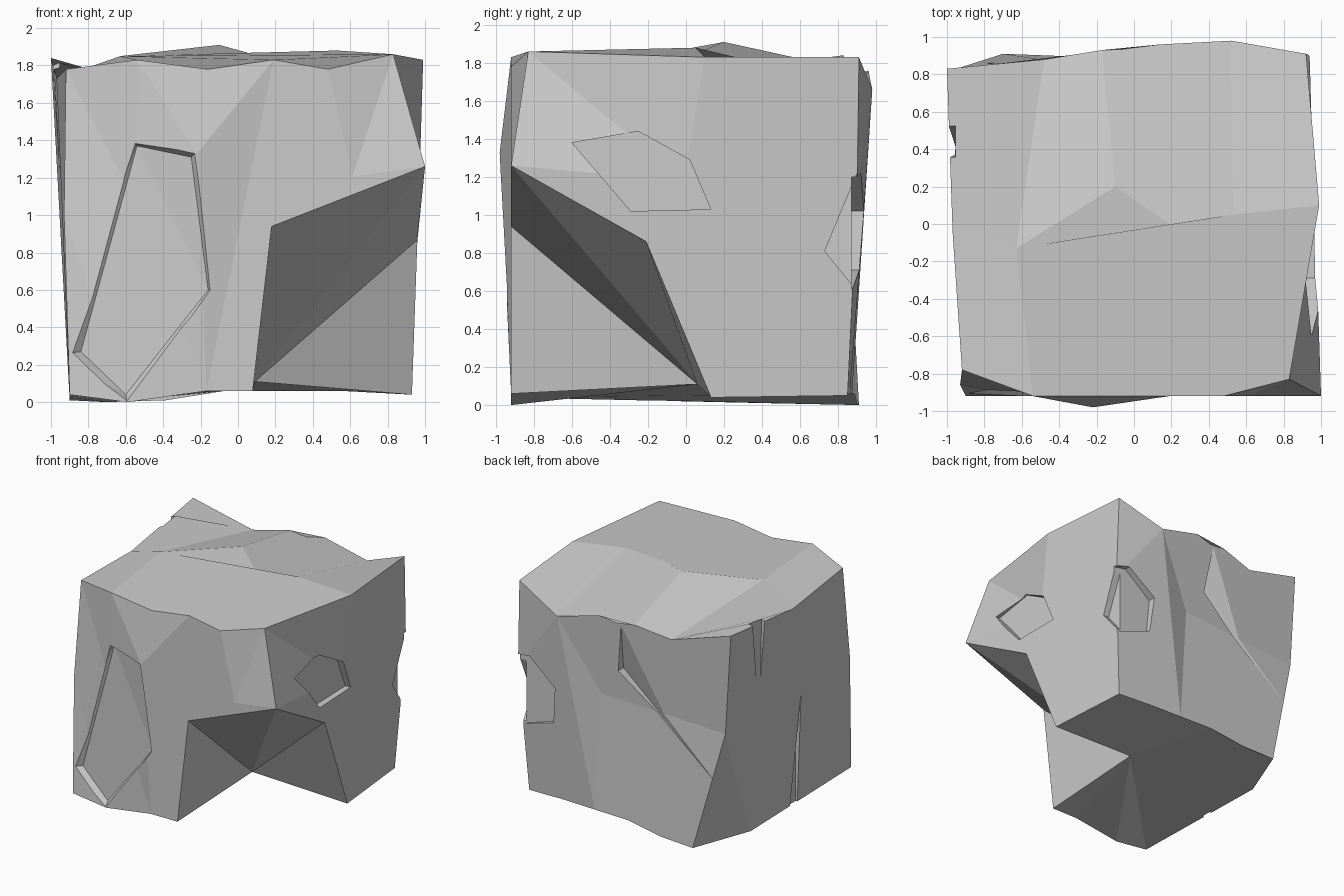
import bpy
import bmesh
import math
from mathutils import Vector

default_cube = bpy.data.objects.get("Cube")
if default_cube:
    bpy.data.objects.remove(default_cube, do_unlink=True)

stone_grey = bpy.data.materials.new("stone_grey")
stone_grey.use_nodes = True
stone_colour = (0.6, 0.6, 0.6, 1)
stone_grey.diffuse_color = stone_colour
stone_grey.node_tree.nodes["Principled BSDF"].inputs["Base Color"].default_value = stone_colour


def object_from_bmesh(name, bm):
    bmesh.ops.recalc_face_normals(bm, faces=bm.faces)
    mesh = bpy.data.meshes.new(name)
    bm.to_mesh(mesh)
    bm.free()
    mesh.materials.append(stone_grey)
    obj = bpy.data.objects.new(name, mesh)
    bpy.context.collection.objects.link(obj)
    return obj


def wall_ring(corners):
    """Walk round four corners, with the same divisions as the top edge."""
    ring = []
    for side, divisions in enumerate((5, 2, 5, 2)):
        start = Vector(corners[side])
        end = Vector(corners[(side + 1) % len(corners)])
        ring += [start.lerp(end, step / divisions) for step in range(divisions)]
    return ring


def carve(target, name, points):
    """Cut the convex hull of the points out of the target."""
    bm = bmesh.new()
    for point in points:
        bm.verts.new(point)
    hull = bmesh.ops.convex_hull(bm, input=bm.verts)
    inside = [g for g in hull["geom_interior"] if isinstance(g, bmesh.types.BMVert)]
    bmesh.ops.delete(bm, geom=inside, context="VERTS")
    cutter = object_from_bmesh(name, bm)
    cutter.hide_render = True
    modifier = target.modifiers.new(name, "BOOLEAN")
    modifier.operation = "DIFFERENCE"
    modifier.solver = "EXACT"
    modifier.object = cutter
    bpy.context.view_layer.objects.active = target
    bpy.ops.object.modifier_apply(modifier=name)
    bpy.data.objects.remove(cutter, do_unlink=True)


def side_prism(outline, inner, outer):
    return [(x, y, z) for x in (inner, outer) for y, z in outline]


def back_prism(outline, inner, outer):
    return [(x, y, z) for y in (inner, outer) for x, z in outline]


def pushed(points, axis, value):
    """Copy the points with one coordinate moved outside the block."""
    moved = [Vector(point) for point in points]
    for point in moved:
        point[axis] = value
    return moved


# Uneven top: front, middle and back rows, each running from -x to +x
front_row = [(-.92, -.78, 1.78), (-.54, -.92, 1.83), (-.16, -.92, 1.78),
             (.19, -.92, 1.83), (.48, -.92, 1.78), (.83, -.83, 1.86)]
middle_row = [(-.97, -.04, 1.73), (-.63, -.13, 1.85), (-.1, .2, 1.91),
              (.19, 0, 1.83), (.53, .05, 1.88), (.99, .1, 1.83)]
back_row = [(-1, .83, 1.84), (-.48, .88, 1.69), (-.17, .93, 1.75),
            (.14, .96, 1.76), (.52, .98, 1.66), (.92, .91, 1.83)]

# Walls: a middle ring and a bottom ring, with a few knocked-out points
middle_ring = wall_ring([(-.93, -.86, 1), (1, -.92, 1.26), (.94, .9, 1.1), (-.95, .83, 1)])
bottom_ring = wall_ring([(-.9, -.92, .04), (.93, -.92, .04), (.87, .85, .05), (-.7, .91, 0)])
for point in middle_ring[1:5]:
    point.y = -.92
middle_ring[2] = Vector((-.22, -.98, 1.33))
middle_ring[8] = Vector((.55, .94, 1.05))
bottom_ring[1] = Vector((-.59, -.92, 0))
bottom_ring[6] = Vector((.93, .13, .04))
bottom_ring[-1] = Vector((-.9, .42, .01))
for point in bottom_ring[2:4] + bottom_ring[8:11]:
    point.z = .06

# Stone block; its underside rises to the inner point of the broken corner
notch_point = Vector((.09, .06, .11))
bm = bmesh.new()
front, middle, back = [[bm.verts.new(p) for p in row] for row in (front_row, middle_row, back_row)]
for near, far in ((front, middle), (middle, back)):
    for i in range(len(near) - 1):
        bm.faces.new((near[i + 1], far[i + 1], far[i], near[i]))
rings = [front + [middle[-1]] + back[::-1] + [middle[0]]]
rings += [[bm.verts.new(p) for p in ring] for ring in (middle_ring, bottom_ring)]
walls = []
for upper, lower in zip(rings, rings[1:]):
    for i in range(len(upper)):
        j = (i + 1) % len(upper)
        walls.append(bm.faces.new((upper[i], lower[i], lower[j], upper[j])))
bmesh.ops.triangulate(bm, faces=walls)
underside = bm.verts.new(notch_point)
for i, vert in enumerate(rings[-1]):
    bm.faces.new((vert, rings[-1][i - 1], underside))
block = object_from_bmesh("stone_block", bm)

# Large broken-off lower corner, cut as two wedges that meet along a ridge
below_notch = notch_point - Vector((0, 0, .3))
ridge = [(1, -.92, 1.26), notch_point, below_notch, (1.1, -1.02, 1.26)]
front_side = [(.18, -.92, .94), (.06, -.92, -.1)]
left_side = [(.95, -.21, .86), (.93, .19, -.1)]
carve(block, "corner_break_front",
      ridge + front_side + pushed(front_side, 1, -1.1) + [(1.3, -1, -.1)])
carve(block, "corner_break_side",
      ridge + left_side + pushed(left_side, 0, 1.2) + [(1, -1.3, -.1)])

# Long shallow chip on the front
chip_floor = [(-.54, -.88, 1.37), (-.84, -.87, .27), (-.6, -.88, .04),
              (-.16, -.91, .6), (-.25, -.94, 1.31)]
chip_rim = [(-.57, -1, 1.41), (-1, -1, .25), (-.58, -1, -.06),
            (-.13, -1, .6), (-.22, -1, 1.34)]
carve(block, "front_chip", chip_floor + chip_rim)

# Five-sided shallow chip on the +x wall
chip_outline = [(-.6, 1.38), (-.25, 1.44), (.02, 1.29), (.13, 1.03), (-.29, 1.02)]
carve(block, "side_chip", side_prism(chip_outline, .912, 1.2))

# Chip wrapping the back corner: one shallow cut on each wall
corner_back = [(.57, 1.02), (.6, .71), (1.1, .55), (1.1, 1.17), (.82, 1.22)]
corner_side = [(.73, .81), (.9, .6), (.9, 1.22)]
carve(block, "corner_chip_back", back_prism(corner_back, .87, 1.2))
carve(block, "corner_chip_side", side_prism(corner_side, .88, 1.2))

# Slanting crack on the back
crack = [(-.05, .94, 1.73), (.01, .82, 1.3), (-.86, .86, .6)]
carve(block, "back_crack", crack + pushed(crack, 1, 1.1))

# Two narrow cracks on the -x wall
carve(block, "upper_crack", side_prism([(.35, 1.95), (.55, 1.95), (.38, 1.05)], -.955, -1.2))
carve(block, "lower_crack", side_prism([(-.2, .96), (-.2, -.1), (-.09, -.1)], -.885, -1.2))

# Merge nearly flat neighbours into broad planes
bm = bmesh.new()
bm.from_mesh(block.data)
bmesh.ops.dissolve_limit(bm, angle_limit=math.radians(6), verts=bm.verts, edges=bm.edges)
bm.to_mesh(block.data)
bm.free()
